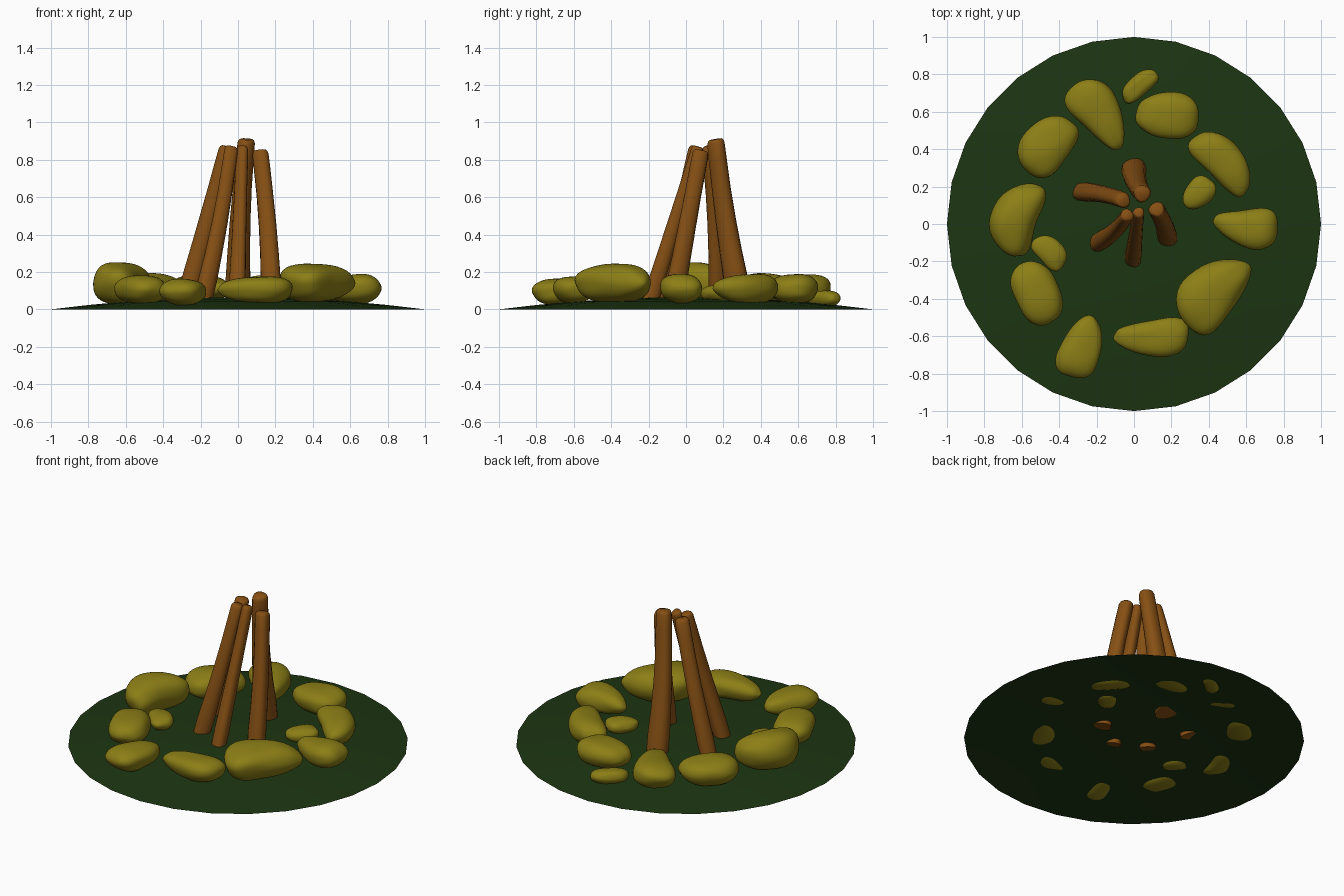
import bpy, bmesh, math, random
from mathutils import Vector, Matrix, noise

if "Cube" in bpy.data.objects:
    bpy.data.objects.remove(bpy.data.objects["Cube"])

random.seed(4)


def material(name, rgb):
    m = bpy.data.materials.new(name)
    m.diffuse_color = (*rgb, 1)
    m.use_nodes = True
    m.node_tree.nodes["Principled BSDF"].inputs["Base Color"].default_value = m.diffuse_color
    return m


GRASS = material("grass", (0.012, 0.036, 0.006))
STONE = material("stone", (0.26, 0.21, 0.008))
WOOD = material("wood", (0.24, 0.08, 0.007))


def finish(bm, name, mat, angle=50):
    bmesh.ops.recalc_face_normals(bm, faces=bm.faces)
    me = bpy.data.meshes.new(name)
    bm.to_mesh(me)
    bm.free()
    me.materials.append(mat)
    ob = bpy.data.objects.new(name, me)
    bpy.context.collection.objects.link(ob)
    bpy.ops.object.select_all(action='DESELECT')
    ob.select_set(True)
    bpy.context.view_layer.objects.active = ob
    bpy.ops.object.shade_smooth_by_angle(angle=math.radians(angle))
    return ob


def skin(bm, rings):
    for a, b in zip(rings, rings[1:]):
        n = len(a)
        for i in range(n):
            bm.faces.new((a[i], a[(i + 1) % n], b[(i + 1) % n], b[i]))


# Ground: shallow open mound with 28 sides
def ground_z(r):
    return 0.065 * (1 - r ** 2)


bm = bmesh.new()
rings = []
for r in (1, 0.8, 0.6, 0.4, 0.2):
    rings.append([bm.verts.new((r * math.cos(i * math.tau / 28),
                                r * math.sin(i * math.tau / 28), ground_z(r)))
                  for i in range(28)])
skin(bm, rings)
bm.faces.new(rings[-1])
finish(bm, "ground_mound", GRASS)


# Stones: squared-off spheres, tapered and bent along their length
def stone(i, cx, cy, length, width, angle, taper, bend, z0, z1):
    bm = bmesh.new()
    bmesh.ops.create_icosphere(bm, subdivisions=4, radius=1)
    turn = Matrix.Rotation(math.radians(angle), 3, 'Z')
    for v in bm.verts:
        p = v.co.copy()
        bump = 1 + 0.07 * noise.noise(p * 1.3 + Vector((i * 7.3, 2, 5)))
        p *= bump / sum(abs(c) ** 2.5 for c in p) ** 0.4
        low = 1 - 0.1 * max(0, -p.z)
        y = p.y * width / 2 * (1 + taper * p.x) * low + bend * (p.x ** 2 - 0.3)
        h = (z1 - z0) / 2
        z = z0 + h + p.z * h * (1 + 0.5 * taper * (p.x - 0.4))
        v.co = turn @ Vector((p.x * length / 2 * low, y, 0)) + Vector((cx, cy, z))
    finish(bm, f"stone_{i + 1}", STONE, 80)


STONES = [
    (0.03, 0.74, 0.23, 0.11, 40, 0.0, -0.01, 0.015, 0.10),
    (0.18, 0.58, 0.34, 0.24, -3, 0.10, 0.0, 0.03, 0.19),
    (-0.18, 0.58, 0.42, 0.22, 124, 0.45, 0.02, 0.03, 0.19),
    (-0.46, 0.42, 0.36, 0.25, 48, -0.1, -0.02, 0.03, 0.19),
    (-0.62, 0.04, 0.41, 0.24, 66, -0.15, -0.06, 0.03, 0.245),
    (-0.45, -0.15, 0.21, 0.14, -45, 0.05, -0.02, 0.04, 0.13),
    (-0.52, -0.37, 0.35, 0.24, -65, 0.0, -0.01, 0.03, 0.18),
    (-0.28, -0.655, 0.34, 0.21, 249, 0.30, -0.01, 0.02, 0.165),
    (0.09, -0.605, 0.40, 0.19, 3, 0.35, 0.02, 0.03, 0.18),
    (0.43, -0.36, 0.46, 0.28, 226, 0.30, 0.04, 0.03, 0.25),
    (0.595, -0.015, 0.34, 0.20, -8, 0.40, 0.02, 0.03, 0.19),
    (0.345, 0.165, 0.20, 0.14, 48, 0.15, 0.0, 0.04, 0.13),
    (0.475, 0.33, 0.40, 0.20, 131, 0.12, 0.04, 0.03, 0.19),
]
for i, s in enumerate(STONES):
    stone(i, *s)


# Logs: slightly crooked tapered poles leaning together
def log(i, base, top, r0, r1, bow):
    bm = bmesh.new()
    base, top = Vector(base), Vector(top)
    axis = (top - base).normalized()
    q = axis.to_track_quat('Z', 'Y')
    phase = random.random() * 6
    rings = []
    for t, k in ((0, 0.97), (0.12, 1.04), (0.3, 1), (0.5, 0.98), (0.7, 0.97),
                 (0.88, 1), (0.975, 1), (0.993, 0.88), (1, 0.7)):
        c = base.lerp(top, t) + Vector((bow[0], bow[1], 0)) * math.sin(math.pi * t)
        r = (r0 + (r1 - r0) * t) * k
        ring = []
        for j in range(16):
            a = j * math.tau / 16
            w = r * (1 + 0.06 * math.sin(3 * a + phase + t))
            ring.append(bm.verts.new(c + q @ Vector((w * math.cos(a), w * math.sin(a), 0))))
        rings.append(ring)
    skin(bm, rings)
    bm.faces.new(rings[0])
    bm.faces.new(rings[-1])
    finish(bm, f"log_{i + 1}", WOOD)


LOGS = [
    ((0.18, -0.07, 0.05), (0.12, 0.08, 0.85), 0.053, 0.043, (0.01, 0.0)),
    ((-0.005, -0.19, 0.05), (0.025, 0.065, 0.87), 0.044, 0.032, (0.0, 0.0)),
    ((-0.19, -0.10, 0.05), (-0.035, 0.05, 0.87), 0.05, 0.036, (0.012, -0.01)),
    ((-0.28, 0.17, 0.05), (-0.055, 0.125, 0.87), 0.05, 0.042, (0.0, 0.01)),
    ((-0.0, 0.29, 0.05), (0.045, 0.16, 0.91), 0.066, 0.046, (-0.01, -0.01)),
]
for i, l in enumerate(LOGS):
    log(i, *l)
